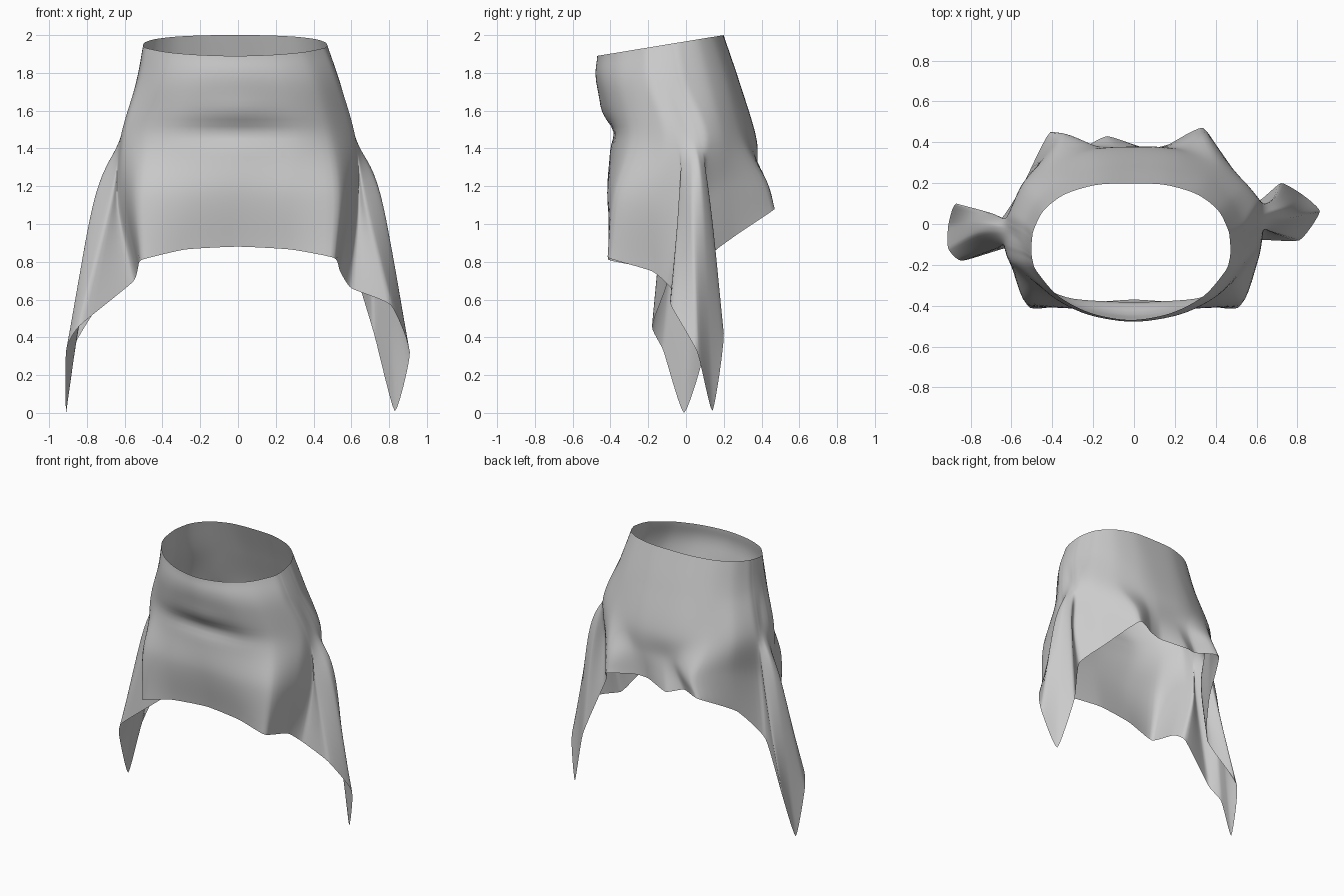
import bpy, bmesh
from math import cos, sin, radians, exp, copysign
from mathutils import Vector

if "Cube" in bpy.data.objects:
    bpy.data.objects.remove(bpy.data.objects["Cube"])

# Columns run from front centre round one side to the back; angle of each on the waist
ANGLES = [-90, -65, -42, -18, -8, -4, 0, 3, 7, 14, 32, 52, 70, 82]

# Cloth line part way down the side (right half)
MID = [(0, -.415, 1.17), (.28, -.415, 1.16), (.53, -.375, 1.15), (.605, -.18, 1.13),
       (.635, -.02, 1.10), (.68, -.04, 1.10), (.765, .03, 1.10), (.755, .09, 1.10),
       (.69, .13, 1.10), (.62, .08, 1.12), (.52, .22, 1.20), (.355, .425, 1.22),
       (.18, .38, 1.26), (.08, .375, 1.26)]

# Pointed hem of each half
HEM_R = [(0, -.37, .88), (.28, -.39, .865), (.51, -.41, .82), (.54, -.18, .75),
         (.60, -.08, .66), (.81, -.08, .57), (.91, .06, .32), (.83, .14, .01),
         (.72, .20, .42), (.60, .11, .80), (.485, .25, .93), (.34, .47, 1.08),
         (.17, .39, 1.09), (.06, .37, 1.08)]
HEM_L = [(0, -.37, .88), (-.28, -.39, .865), (-.51, -.41, .81), (-.53, -.20, .765),
         (-.56, -.10, .69), (-.84, -.18, .46), (-.91, -.12, .33), (-.91, -.01, 0),
         (-.87, .10, .35), (-.67, .01, .68), (-.55, .18, .92), (-.41, .45, 1.08),
         (-.25, .38, 1.08), (-.13, .43, 1.05)]


def ring_point(deg, side, hx, y_front, y_back, n_front, n_back, cx=0):
    """Point on a rounded-oval ring."""
    n = n_front if deg < 0 else n_back
    c, s = cos(radians(deg)), sin(radians(deg))
    x = hx * abs(c) ** (2 / n)
    y = (y_front + y_back) / 2 + (y_back - y_front) / 2 * copysign(abs(s) ** (2 / n), s)
    return cx + side * x, y


def column(i, side):
    a = ANGLES[i]
    x, y = ring_point(a, side, .487, -.47, .20, 1.88, 2.5, -.015)
    waist = (x, y, 1.89 + .11 * (y + .47) / .67)
    x, y = ring_point(a, side, .54, -.475, .285, 2.05, 2.3)
    upper = (x, y, 1.75)
    x, y = ring_point(a, side, .625, -.405, .375, 2.4, 2.15)
    drape = 3 <= i <= 9
    hip = (x, y + (side * .03 if drape else 0), 1.45)
    mx, my, mz = MID[i]
    mid = (side * mx, my - (.08 if side < 0 and 3 < i < 10 else 0), mz)
    hem = (HEM_R if side > 0 else HEM_L)[i]
    return [Vector(p) for p in (waist, upper, hip, mid, hem)]


def spline(p0, p1, p2, p3, t, k):
    m1, m2 = (p2 - p0) * k, (p3 - p1) * k
    return ((2*t**3 - 3*t**2 + 1) * p1 + (t**3 - 2*t**2 + t) * m1
            + (3*t**2 - 2*t**3) * p2 + (t**3 - t**2) * m2)


def refine_open(pts, n):
    ext = [2 * pts[0] - pts[1]] + pts + [2 * pts[-1] - pts[-2]]
    out = [spline(*ext[i:i + 4], j / n, .48) for i in range(len(pts) - 1) for j in range(n)]
    return out + [pts[-1]]


def refine_closed(pts, n, k):
    m = len(pts)
    return [spline(pts[i - 1], pts[i], pts[(i + 1) % m], pts[(i + 2) % m], j / n, k)
            for i in range(m) for j in range(n)]


# Skirt: right columns front to back, then left columns back to front
cols = [column(i, 1) for i in range(14)] + [column(i, -1) for i in range(13, 0, -1)]
cols = [refine_open(c, 9) for c in cols]
rows = list(zip(*cols))
# rounder at the waist, crisper corners towards the hem
rows = [refine_closed(list(r), 6, .45 - .2 * (i / (len(rows) - 1)) ** 2)
        for i, r in enumerate(rows)]

bm = bmesh.new()
grid = []
for row in rows:
    line = []
    for p in row:
        if p.y < -.2:  # soft crease across the front
            p.y += .028 * exp(-((p.z - 1.49) / .06) ** 2) * exp(-(p.x / .33) ** 2)
            p.y -= .01 * exp(-((p.z - 1.6) / .07) ** 2) * exp(-(p.x / .2) ** 2)
        line.append(bm.verts.new(p))
    grid.append(line)
n = len(grid[0])
for a, b in zip(grid, grid[1:]):
    for i in range(n):
        j = (i + 1) % n
        bm.faces.new((a[i], b[i], b[j], a[j])).smooth = True
bm.normal_update()
mesh = bpy.data.meshes.new("draped_skirt")
bm.to_mesh(mesh)
bm.free()
bpy.context.collection.objects.link(bpy.data.objects.new("draped_skirt", mesh))
